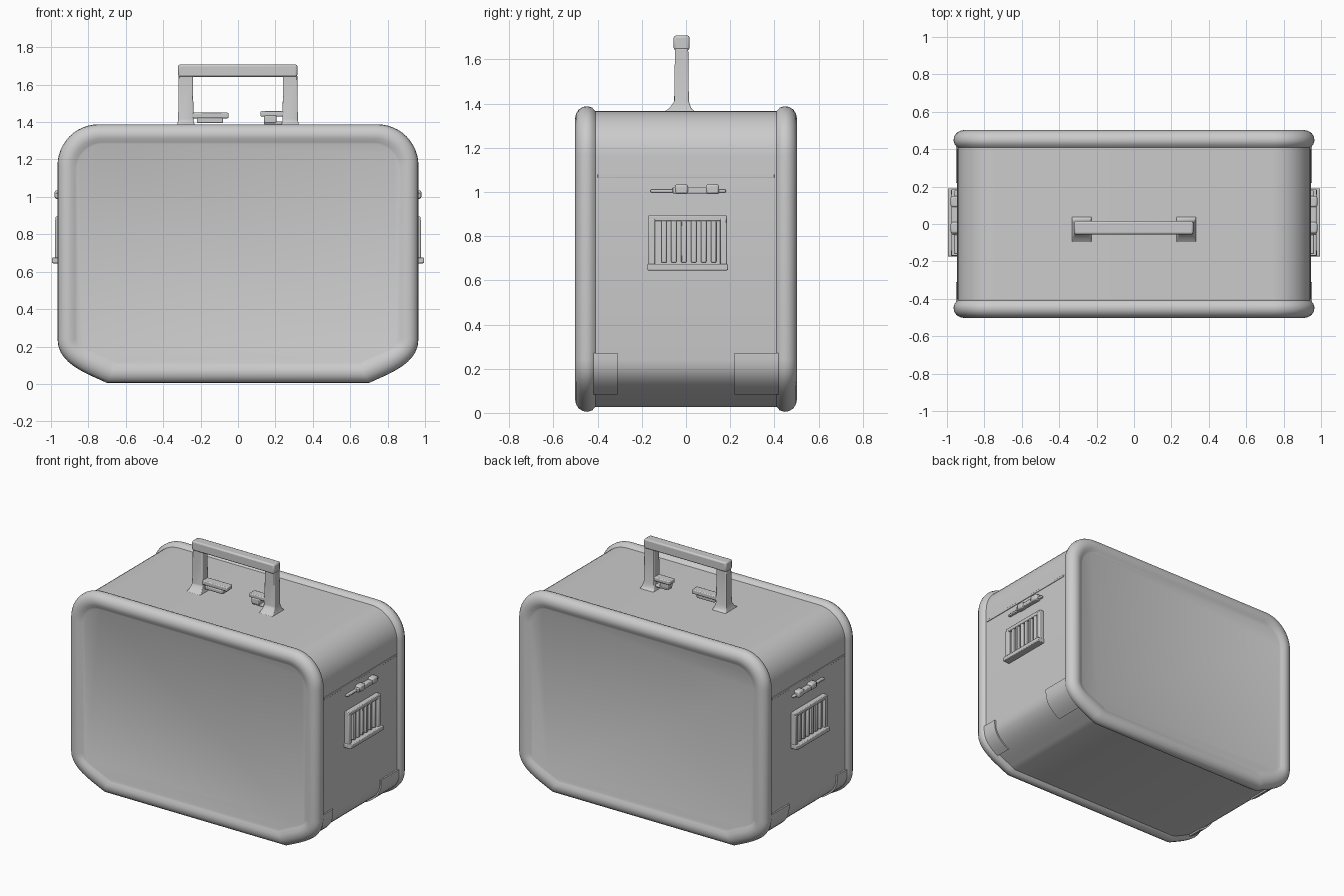
import bpy, bmesh, math
from mathutils import Vector

if "Cube" in bpy.data.objects:
    bpy.data.objects.remove(bpy.data.objects["Cube"])


def finish(name, bm, bevel=0.0, angle=35):
    bmesh.ops.recalc_face_normals(bm, faces=bm.faces)
    me = bpy.data.meshes.new(name)
    bm.to_mesh(me)
    bm.free()
    ob = bpy.data.objects.new(name, me)
    bpy.context.collection.objects.link(ob)
    if bevel:
        m = ob.modifiers.new("soft_edges", 'BEVEL')
        m.width, m.segments, m.limit_method = bevel, 2, 'ANGLE'
    bpy.ops.object.select_all(action='DESELECT')
    ob.select_set(True)
    bpy.context.view_layer.objects.active = ob
    bpy.ops.object.shade_smooth_by_angle(angle=math.radians(angle))
    return ob


def loft(name, rings, bevel=0.0, angle=35):
    """Skin closed rings of points and cap both ends."""
    bm = bmesh.new()
    vs = [[bm.verts.new(p) for p in ring] for ring in rings]
    n = len(vs[0])
    for a, b in zip(vs, vs[1:]):
        for i in range(n):
            j = (i + 1) % n
            bm.faces.new((a[i], a[j], b[j], b[i]))
    bm.faces.new(vs[0])
    bm.faces.new(vs[-1])
    return finish(name, bm, bevel, angle)


def rect(cx, cy, hx, hy, z):
    return [(cx - hx, cy - hy, z), (cx + hx, cy - hy, z),
            (cx + hx, cy + hy, z), (cx - hx, cy + hy, z)]


def box(name, x, y, z, bevel=0.006):
    c = ((x[0] + x[1]) / 2, (y[0] + y[1]) / 2)
    h = (abs(x[1] - x[0]) / 2, abs(y[1] - y[0]) / 2)
    return loft(name, [rect(*c, *h, z[0]), rect(*c, *h, z[1])], bevel)


def bezier(p, n):
    out = []
    for i in range(n + 1):
        t = i / n
        s = 1 - t
        out.append(tuple(s**3 * a + 3*s*s*t * b + 3*s*t*t * c + t**3 * d
                         for a, b, c, d in zip(*p)))
    return out


def lower_corner(d):
    w = 0.965 - d
    return bezier([(0.70 - d * 0.5, d + 0.005), (0.82 - d * 0.8, 0.06 + d),
                   (w, 0.11 + d * 0.7), (w, 0.24)], 10)


def upper_corner(d):
    w, top, r = 0.965 - d, 1.388 - d, 0.22 - d * 0.8
    return [(w - r + r * math.cos(a), top - r + r * math.sin(a))
            for a in [math.pi / 2 * i / 12 for i in range(13)]]


def outline(d):
    half = lower_corner(d) + upper_corner(d)
    return half + [(-x, z) for x, z in reversed(half)]


# Case: shell with raised rounded rims and slightly recessed panels
front = [(-0.485, 0.105), (-0.489, 0.095), (-0.499, 0.075), (-0.502, 0.055),
         (-0.498, 0.035), (-0.486, 0.015), (-0.466, 0.003), (-0.445, 0.0),
         (-0.425, 0.006), (-0.41, 0.022)]
stations = front + [(-y, d) for y, d in reversed(front)]
loft("case", [[(x, y, z) for x, z in outline(d)] for y, d in stations])

# Corner guards wrapped around the lower corners
for sx in (-1, 1):
    for y0, y1 in ((-0.42, -0.31), (0.22, 0.42)):
        outer = lower_corner(0.012)[4:] + [(0.953, 0.27)]
        inner = lower_corner(0.03)[4:] + [(0.935, 0.27)]
        ring = outer + inner[::-1]
        loft("corner_guard", [[(sx * x, y, z) for x, z in ring] for y in (y0, y1)])

# Carrying handle: flared feet, posts, grip and inner catches
hy = -0.02
for sx in (-1, 1):
    loft("handle_post", [rect(sx * 0.279, hy - 0.01, 0.055, 0.075, 1.36),
                         rect(sx * 0.279, hy - 0.006, 0.048, 0.05, 1.378),
                         rect(sx * 0.279, hy, 0.041, 0.033, 1.41),
                         rect(sx * 0.279, hy, 0.038, 0.03, 1.65)], 0.005)
box("handle_grip", (-0.32, 0.317), (hy - 0.036, hy + 0.036), (1.642, 1.708), 0.01)
box("left_catch_arm", (-0.25, -0.05), (-0.05, 0.01), (1.42, 1.45))
box("left_catch_lip", (-0.22, -0.08), (-0.055, 0.0), (1.395, 1.422))
box("right_catch_arm", (0.12, 0.25), (-0.05, 0.01), (1.43, 1.458))
box("right_catch_hook", (0.14, 0.205), (-0.055, 0.0), (1.395, 1.435))
box("right_catch_foot", (0.14, 0.25), (-0.05, 0.0), (1.385, 1.402))

# Side fittings, the same on both ends
for sx in (-1, 1):
    def side(name, x, y, z, bevel=0.005):
        box(name, (sx * 0.93, sx * x), y, z, bevel)
    side("vent_back", 0.957, (-0.16, 0.18), (0.66, 0.88))
    side("vent_top", 0.976, (-0.17, 0.185), (0.868, 0.895))
    side("vent_bottom", 0.995, (-0.175, 0.19), (0.645, 0.675))
    for y in (-0.155, 0.17):
        side("vent_edge", 0.978, (y - 0.015, y + 0.015), (0.66, 0.88))
    for i in range(6):
        y = -0.10 + i * 0.045
        side("vent_slat", 0.975, (y - 0.012, y + 0.012), (0.68, 0.87))
    side("latch_bar", 0.962, (-0.16, 0.18), (0.997, 1.012))
    side("latch_plate", 0.975, (-0.06, 0.15), (0.992, 1.022))
    for y in (-0.02, 0.12):
        side("latch_knob", 0.98, (y - 0.03, y + 0.03), (0.99, 1.035), 0.01)
    side("side_seam", 0.947, (-0.40, 0.40), (1.065, 1.08), 0.002)
